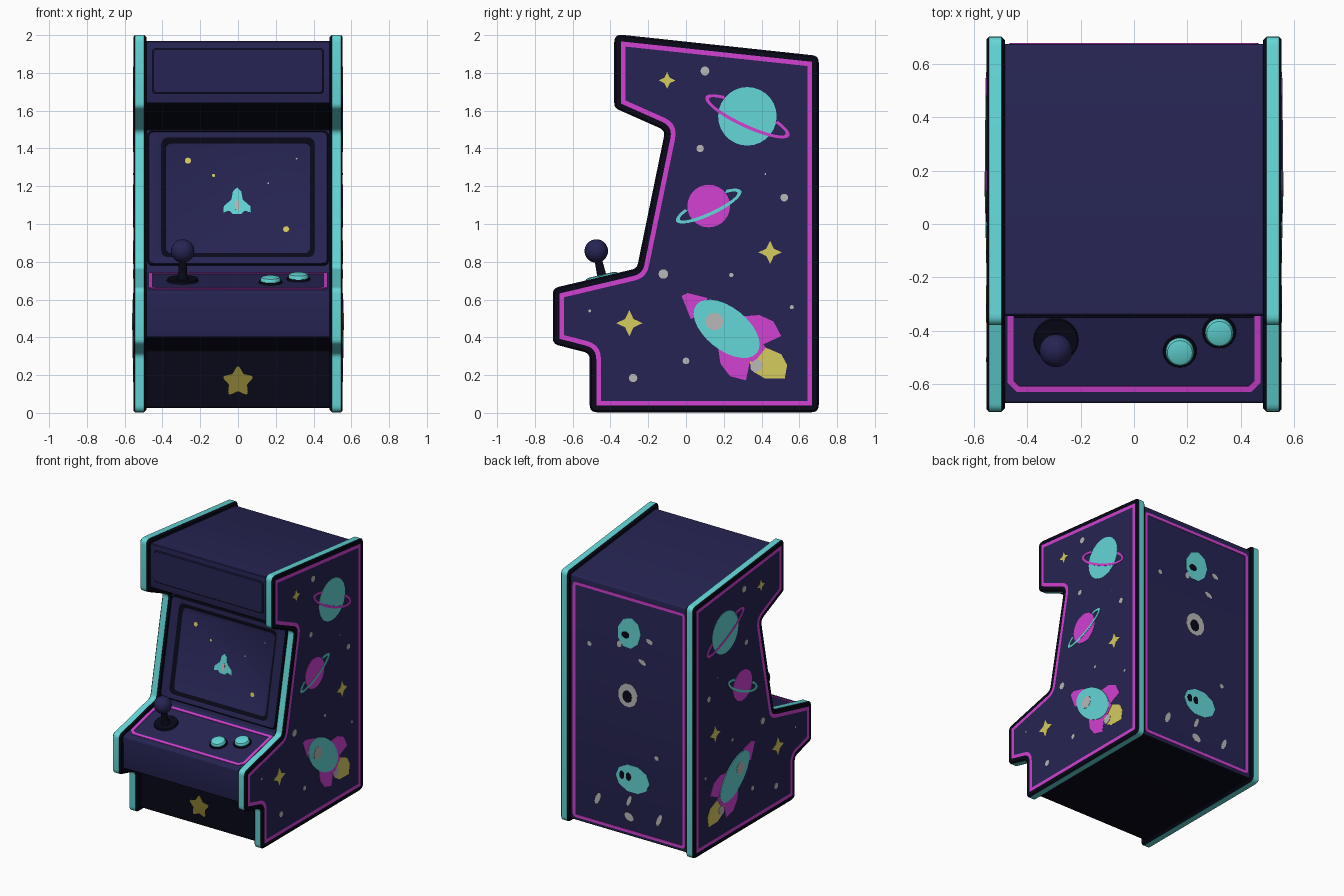
import bpy, bmesh
from math import sin, cos, tan, pi, radians
from mathutils import Vector, Matrix

cube = bpy.data.objects.get("Cube")
if cube:
    bpy.data.objects.remove(cube, do_unlink=True)


def material(name, *srgb):
    lin = [((c / 255 + 0.055) / 1.055) ** 2.4 if c > 10 else c / 255 / 12.92 for c in srgb]
    m = bpy.data.materials.new(name)
    m.use_nodes = True
    m.diffuse_color = (*lin, 1)
    bsdf = m.node_tree.nodes["Principled BSDF"]
    bsdf.inputs["Base Color"].default_value = (*lin, 1)
    bsdf.inputs["Roughness"].default_value = 0.7
    return m


NAVY = material("navy", 38, 36, 82)
SHADE = material("deep navy", 23, 22, 54)
BLACK = material("blue black", 8, 9, 24)
CYAN = material("cyan", 100, 215, 215)
PINK = material("magenta", 210, 65, 210)
YELLOW = material("yellow", 214, 204, 94)
OLIVE = material("dark yellow", 132, 122, 48)
GREY = material("grey", 184, 184, 184)
made = []


# 2D shape helpers
def inset(poly, d):
    out = []
    for i, p in enumerate(poly):
        e1 = (Vector(p) - Vector(poly[i - 1])).normalized()
        e2 = (Vector(poly[(i + 1) % len(poly)]) - Vector(p)).normalized()
        n1, n2 = Vector((-e1.y, e1.x)), Vector((-e2.y, e2.x))
        out.append(Vector(p) + (n1 + n2) * d / (1 + n1.dot(n2)))
    return out


def rounded(poly, r, d=0, seg=5):
    pts, out = inset(poly, d), []
    for i, p in enumerate(pts):
        a = (pts[i - 1] - p).normalized()
        b = (pts[(i + 1) % len(pts)] - p).normalized()
        convex = a.x * b.y - a.y * b.x < 0
        t = max(r - d if convex else r + d, 0.004) / tan(a.angle(b) / 2)
        for k in range(seg + 1):
            s = k / seg
            out.append(p + a * t * (1 - s) ** 2 + b * t * s ** 2)
    return out


def rect(w, h, cy=0):
    return [(-w, cy - h), (w, cy - h), (w, cy + h), (-w, cy + h)]


def place(pts, cx, cy, rot=0):
    c, s = cos(rot), sin(rot)
    return [(cx + c * x - s * y, cy + s * x + c * y) for x, y in pts]


def ellipse(cx, cy, a, b=None, rot=0, n=28):
    b = b or a
    return place([(a * cos(2 * pi * i / n), b * sin(2 * pi * i / n)) for i in range(n)], cx, cy, rot)


def star(cx, cy, r, inner, n):
    return [(cx + (r, inner)[i % 2] * sin(pi * i / n), cy + (r, inner)[i % 2] * cos(pi * i / n))
            for i in range(2 * n)]


def ring_arc(cx, cy, a, b, w, rot):
    angles = [radians(130 + 280 * i / 32) for i in range(33)]
    outer = [(a * cos(t), b * sin(t)) for t in angles]
    inner = [((a - w) * cos(t), (b - w * 0.8) * sin(t)) for t in reversed(angles)]
    return place(outer + inner, cx, cy, rot)


# 3D builders
def frame(origin, u, v, n=None):
    u, v = Vector(u).normalized(), Vector(v).normalized()
    n = Vector(n) if n else u.cross(v)
    return Matrix((u, v, n)).transposed().to_4x4(), Vector(origin)


def finish(bm, name, mats):
    bmesh.ops.recalc_face_normals(bm, faces=bm.faces)
    mesh = bpy.data.meshes.new(name)
    bm.to_mesh(mesh)
    bm.free()
    for m in mats:
        mesh.materials.append(m)
    ob = bpy.data.objects.new(name, mesh)
    bpy.context.collection.objects.link(ob)
    made.append(ob)
    return ob


def loft(name, fr, rings, mats, closed=False):
    """Skin (outline, height) rings; mats has one entry per band, then the cap."""
    bm = bmesh.new()
    slots = list(dict.fromkeys(mats))
    loops = [[bm.verts.new(fr[1] + fr[0] @ Vector((p[0], p[1], h))) for p in pts] for pts, h in rings]
    pairs = list(zip(loops, loops[1:])) + ([(loops[-1], loops[0])] if closed else [])
    for (a, b), m in zip(pairs, mats):
        for i in range(len(a)):
            bm.faces.new((a[i - 1], a[i], b[i], b[i - 1])).material_index = slots.index(m)
    if not closed:
        bm.faces.new(loops[0]).material_index = slots.index(mats[0])
        bm.faces.new(loops[-1]).material_index = slots.index(mats[-1])
    return finish(bm, name, slots)


def decal(name, fr, pts, mat, layer=1):
    return loft(name, fr, [(pts, -0.002), (pts, 0.002 * layer)], [mat, mat])


def outline(name, fr, poly, r, w, mat):
    a, b = rounded(poly, r), rounded(poly, r, w)
    return loft(name, fr, [(a, -0.002), (a, 0.004), (b, 0.004), (b, -0.002)], [mat] * 4, True)


# Cabinet body between the side panels
body_profile = [(-.46, .025), (.675, .025), (.675, 1.865), (-.345, 1.97), (-.345, 1.64),
                (-.085, 1.5), (-.235, .7465), (-.672, .6438), (-.665, .4), (-.46, .33)]
across = frame((0, 0, 0), (0, 1, 0), (0, 0, 1))
shell = rounded(body_profile, 0.014, seg=3)
body = loft("cabinet_body", across, [(shell, -.49), (shell, .49)], [NAVY, NAVY])
body.data.materials.append(BLACK)
for f in body.data.polygons:
    kick = f.normal.y < -0.5 and f.center.z < 0.35
    if f.normal.z < -0.3 or kick:
        f.material_index = 1

# Side panels with trim and painted space scene
panel_profile = [(-.51, .003), (.703, .003), (.703, 1.89), (-.38, 2.006), (-.38, 1.615),
                 (-.11, 1.495), (-.26, .765), (-.705, .66), (-.705, .365), (-.51, .315)]
steps = [(.012, .485), (0, .497), (0, .545), (.009, .553), (.035, .553), (.06, .553)]
dots = [(.10, 1.81, .024), (.075, 1.40, .02), (.52, 1.14, .021), (-.12, .735, .026), (.24, .73, .012),
        (-.28, .185, .023), (0, .275, .018), (-.51, .54, .008), (.56, .56, .011), (.42, 1.265, .005)]
fin = [(-.02, .10), (-.09, .165), (-.17, .185), (-.25, .15), (-.2, .05)]
for side, s in (("left", 1), ("right", -1)):
    fr = frame((0, 0, 0), (0, 1, 0), (0, 0, 1), (s, 0, 0))
    loft(side + "_panel", fr, [(rounded(panel_profile, .04, d), x) for d, x in steps],
         [BLACK, CYAN, BLACK, BLACK, PINK, NAVY])
    art = frame((s * .553, 0, 0), (0, 1, 0), (0, 0, 1), (s, 0, 0))
    decal(side + "_large_planet", art, ellipse(.325, 1.57, .155), CYAN)
    decal(side + "_large_planet_ring", art, ring_arc(.325, 1.57, .245, .06, .022, radians(-25)), PINK, 2)
    decal(side + "_small_planet", art, ellipse(.12, 1.095, .113), PINK)
    decal(side + "_small_planet_ring", art, ring_arc(.12, 1.095, .19, .05, .022, radians(25)), CYAN, 2)
    for i, (y, z, r) in enumerate([(-.10, 1.76, .045), (.445, .85, .062), (-.30, .475, .07)]):
        decal(f"{side}_star_{i}", art, star(y, z, r, r * .45, 4), YELLOW)
    for i, (y, z, r) in enumerate(dots):
        decal(f"{side}_dot_{i}", art, ellipse(y, z, r, n=10), GREY)

    def rocket(part, pts, mat, layer):
        decal(f"{side}_rocket_{part}", art, place(pts, .215, .445, radians(141.5)), mat, layer)
    for k, g in (("upper", -1), ("lower", 1)):
        rocket(k + "_fin", [(u, v * g) for u, v in fin], PINK, 1)
    rocket("flame", [(-.2, .06), (-.25, .09), (-.32, .08), (-.405, .015), (-.37, -.05),
                     (-.31, -.075), (-.22, -.05)], YELLOW, 1)
    rocket("smoke", ellipse(-.245, .055, .03, .035), GREY, 2)
    rocket("nose", [(.295, .012), (.18, .078), (.15, 0), (.18, -.065), (.28, -.02)], PINK, 2)
    rocket("tail", rect(.03, .055) and [(-.16, .07), (-.225, .05), (-.225, -.05), (-.16, -.07)], PINK, 2)
    rocket("hull", ellipse(0, 0, .205, .112), CYAN, 3)
    rocket("window", ellipse(.075, .01, .046), GREY, 4)

# Marquee panel
marquee = frame((0, -.345, 1.81), (1, 0, 0), (0, 0, 1))
loft("marquee_panel", marquee, [(rounded(rect(.455, .122), .02), -.002), (rounded(rect(.447, .114), .02), .007)],
     [SHADE, NAVY])

# Screen with raised bezel and game picture
screen = frame((0, -.16, 1.1235), (1, 0, 0), (0, .15, .7535))
loft("screen_bezel", screen,
     [(rounded(rect(.48, .362, .012), .03), -.005), (rounded(rect(.48, .362, .012), .03), .012),
      (rounded(rect(.472, .354, .012), .03), .02), (rounded(rect(.407, .323, .014), .04), .02),
      (rounded(rect(.382, .296, .012), .035), .002)],
     [BLACK, BLACK, NAVY, BLACK, NAVY])
picture = frame(screen[1] + screen[0] @ Vector((0, 0, .002)), (1, 0, 0), (0, .15, .7535))
half = [(0, .075), (.022, .055), (.03, .01), (.07, -.025), (.073, -.06), (.04, -.05), (.022, -.068)]
ship = half + [(-x, y) for x, y in reversed(half[1:])]
decal("game_ship", picture, place(ship, -.005, -.005), CYAN)
decal("game_ship_cabin", picture, ellipse(-.005, -.025, .013, .03), GREY, 2)
for i, (x, y, r) in enumerate([(-.265, .215, .017), (.255, -.155, .017), (-.13, .135, .009)]):
    decal(f"game_star_{i}", picture, ellipse(x, y, r, n=8), YELLOW)
for i, (x, y) in enumerate([(.31, .226), (.16, .094)]):
    decal(f"game_dot_{i}", picture, ellipse(x, y, .005, n=6), GREY)

# Control deck: border line, buttons, joystick
deck = frame((0, -.62, .656), (1, 0, 0), (0, 1, .235))
border = [(-.44, -.01), (.44, -.01), (.475, .025), (.475, .37), (-.475, .37), (-.475, .025)]
outline("deck_border", deck, border, .01, .022, PINK)
for i, (x, y) in enumerate([(.172, .147), (.32, .221)]):
    loft(f"button_rim_{i}", deck, [(ellipse(x, y, .064), -.002), (ellipse(x, y, .06), .01)], [BLACK, BLACK])
    loft(f"button_{i}", deck, [(ellipse(x, y, r), h) for r, h in
                               ((.053, 0), (.053, .02), (.047, .029), (.03, .034))], [CYAN] * 4)
loft("joystick_base", deck, [(ellipse(-.293, .19, .085), -.002), (ellipse(-.293, .19, .08), .012)], [BLACK] * 2)
stick = frame((-.293, -.44, .70), (1, 0, 0), (0, .157, .035))
loft("joystick_stick", stick, [(ellipse(0, 0, r), h) for r, h in ((.036, 0), (.024, .03), (.018, .15))], [BLACK] * 3)
bm = bmesh.new()
bmesh.ops.create_uvsphere(bm, u_segments=24, v_segments=16, radius=.062,
                          matrix=Matrix.Translation((-.293, -.475, .857)))
finish(bm, "joystick_ball", [NAVY])

# Star on the kick plate
kick = frame((0, -.46, 0), (1, 0, 0), (0, 0, 1))
decal("kick_star", kick, rounded(list(reversed(star(0, .165, .092, .05, 5))), .012, seg=2), OLIVE)

# Back: border line, visitors, crater and specks
back = frame((0, .675, 0), (1, 0, 0), (0, 0, 1), (0, 1, 0))
outline("back_border", back, rect(.467, .885, .935), .03, .022, PINK)
decal("upper_visitor", back, ellipse(0, 1.55, .095, .12, .3, 9), CYAN)
decal("upper_visitor_eye", back, ellipse(.03, 1.53, .032, .025), BLACK, 2)
decal("crater", back, ellipse(.01, 1.08, .08, .09, .3, 12), GREY)
decal("crater_hole", back, ellipse(.015, 1.07, .038, .045), BLACK, 2)
decal("lower_visitor", back, ellipse(-.03, .46, .14, .105, 0, 10), CYAN)
for i, x in enumerate((.005, .06)):
    decal(f"lower_visitor_eye_{i}", back, ellipse(x, .47, .02, .03), BLACK, 2)
specks = [(-.17, 1.53, .03, .018), (-.11, 1.36, .035, .018), (.08, 1.45, .02, .03), (.33, 1.385, .018, .018),
          (-.23, .67, .018, .018), (-.25, .21, .018, .05), (0, .29, .015, .045), (0, .17, .04, .03),
          (.26, .24, .02, .05)]
for i, (x, z, a, b) in enumerate(specks):
    decal(f"back_speck_{i}", back, ellipse(x, z, a, b, .4, 8), GREY)

# Smooth rounded surfaces, keep hard edges
bpy.ops.object.select_all(action="DESELECT")
for ob in made:
    ob.select_set(True)
bpy.context.view_layer.objects.active = body
bpy.ops.object.shade_smooth_by_angle(angle=radians(35))
